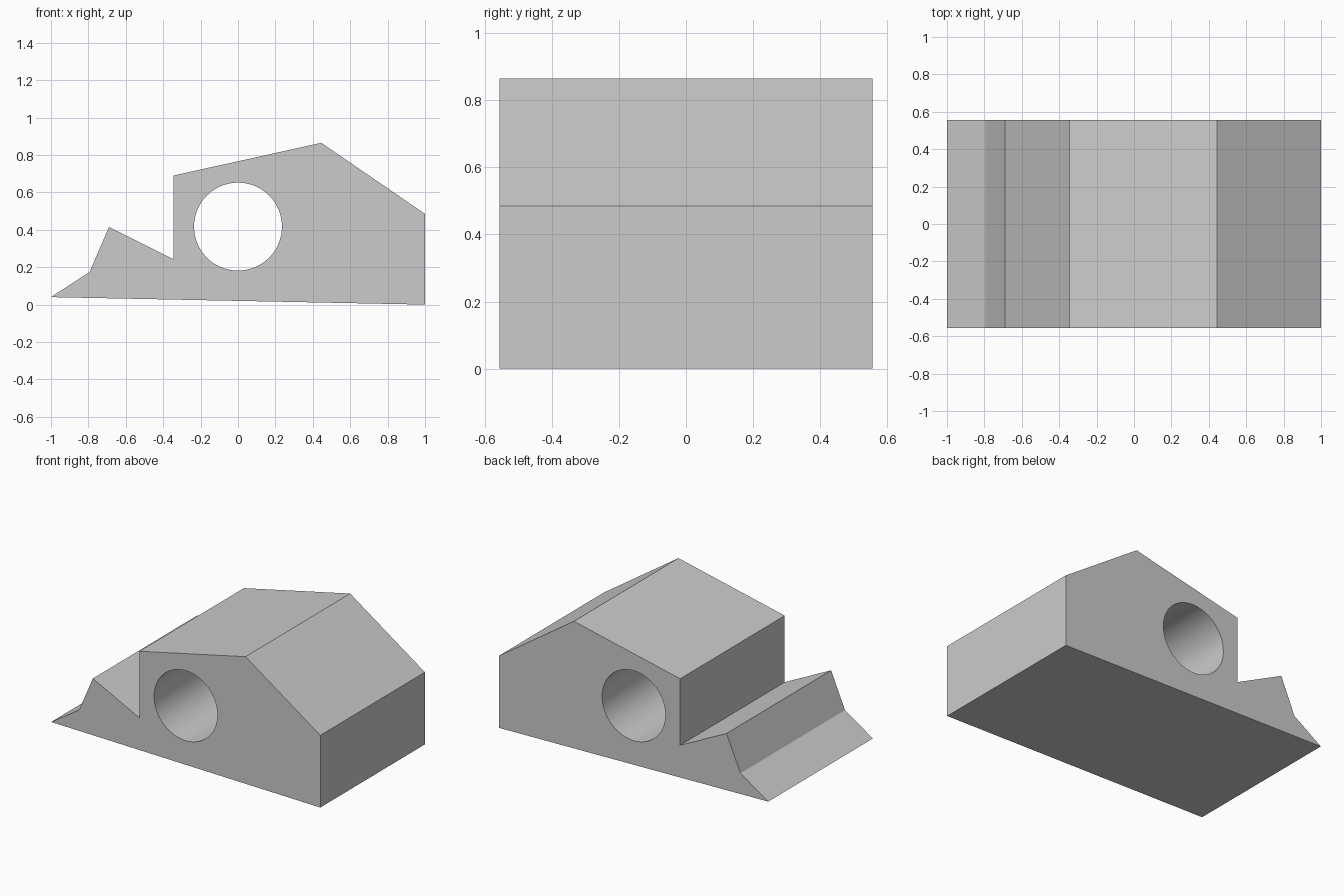
import bpy
import bmesh
import math
from mathutils import Matrix

cube = bpy.data.objects.get("Cube")
if cube:
    bpy.data.objects.remove(cube, do_unlink=True)

HALF_DEPTH = 0.555


def make_material(name, color):
    mat = bpy.data.materials.new(name)
    mat.use_nodes = True
    mat.diffuse_color = color
    mat.node_tree.nodes["Principled BSDF"].inputs["Base Color"].default_value = color
    return mat


def add_object(name, bm, mat):
    bmesh.ops.recalc_face_normals(bm, faces=bm.faces)
    mesh = bpy.data.meshes.new(name)
    bm.to_mesh(mesh)
    bm.free()
    mesh.materials.append(mat)
    obj = bpy.data.objects.new(name, mesh)
    bpy.context.collection.objects.link(obj)
    return obj


grey = make_material("plain grey", (0.6, 0.6, 0.6, 1))

# Block: side profile (x, z) extruded front to back
profile = [(-1, 0.04), (1, 0), (1, 0.485), (0.445, 0.865),
           (-0.345, 0.69), (-0.345, 0.243), (-0.69, 0.415), (-0.793, 0.175)]
bm = bmesh.new()
face = bm.faces.new([bm.verts.new((x, -HALF_DEPTH, z)) for x, z in profile])
ext = bmesh.ops.extrude_face_region(bm, geom=[face], use_keep_orig=True)
verts = [g for g in ext["geom"] if isinstance(g, bmesh.types.BMVert)]
bmesh.ops.translate(bm, verts=verts, vec=(0, 2 * HALF_DEPTH, 0))
block = add_object("notched_block", bm, grey)

# Round through hole
bm = bmesh.new()
bmesh.ops.create_cone(bm, cap_ends=True, segments=96, radius1=0.235, radius2=0.235,
                      depth=3 * HALF_DEPTH,
                      matrix=Matrix.Translation((0, 0, 0.417)) @ Matrix.Rotation(math.pi / 2, 4, "X"))
cutter = add_object("hole_cutter", bm, grey)
cutter.hide_render = True

cut = block.modifiers.new("round_hole", "BOOLEAN")
cut.operation = "DIFFERENCE"
cut.solver = "EXACT"
cut.object = cutter

# Apply the cut, then smooth only the bore
bpy.ops.object.select_all(action="DESELECT")
block.select_set(True)
bpy.context.view_layer.objects.active = block
bpy.ops.object.modifier_apply(modifier=cut.name)
bpy.data.objects.remove(cutter, do_unlink=True)
bpy.ops.object.shade_smooth_by_angle(angle=math.radians(15))
